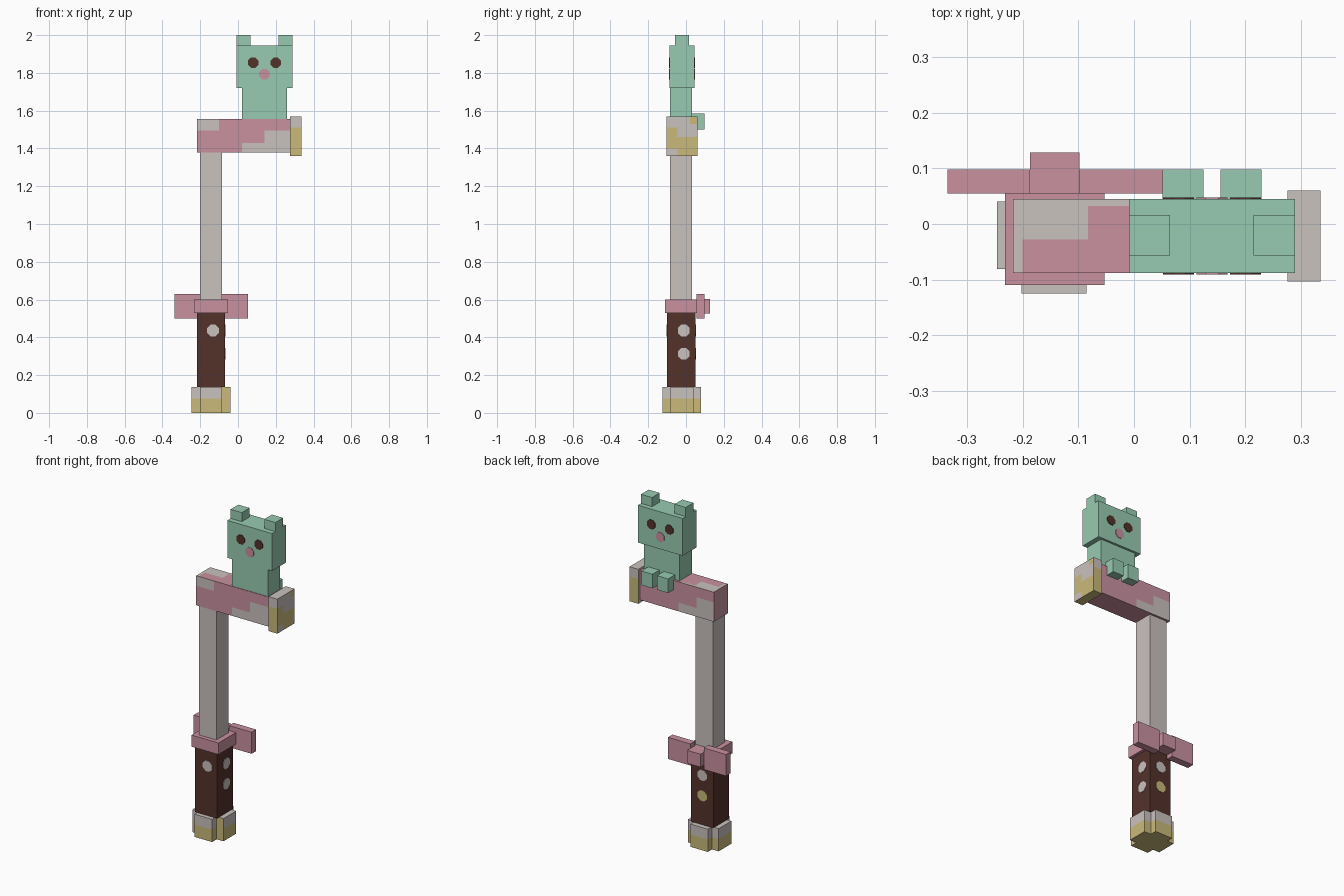
import bpy, bmesh
from mathutils import Vector, Matrix

if "Cube" in bpy.data.objects:
    bpy.data.objects.remove(bpy.data.objects["Cube"], do_unlink=True)


def material(name, rgb):
    lin = [((c / 255 + 0.055) / 1.055) ** 2.4 for c in rgb] + [1]
    m = bpy.data.materials.new(name)
    m.use_nodes = True
    m.diffuse_color = lin
    m.node_tree.nodes["Principled BSDF"].inputs["Base Color"].default_value = lin
    return m


GREEN = material("mint green", (152, 203, 178))
PINK = material("dusty pink", (202, 145, 160))
GREY = material("pale grey", (202, 194, 191))
BROWN = material("dark brown", (84, 50, 43))
GOLD = material("soft gold", (202, 186, 122))


def finish(name, bm, mats):
    me = bpy.data.meshes.new(name)
    bm.to_mesh(me)
    bm.free()
    for m in mats:
        me.materials.append(m)
    ob = bpy.data.objects.new(name, me)
    bpy.context.collection.objects.link(ob)
    return ob


def box(name, x, y, z, mat, second=None, cuts=(), rule=None):
    """Box from ranges; cut lines split faces and the rule paints the second colour."""
    bm = bmesh.new()
    bmesh.ops.create_cube(bm, size=1)
    for v in bm.verts:
        v.co = [r[0] if c < 0 else r[1] for r, c in zip((x, y, z), v.co)]
    for axis, values in zip("xyz", cuts):
        normal = Vector([float(axis == a) for a in "xyz"])
        for value in values:
            geom = bm.verts[:] + bm.edges[:] + bm.faces[:]
            bmesh.ops.bisect_plane(bm, geom=geom, plane_co=normal * value, plane_no=normal)
    bm.normal_update()
    if rule:
        for f in bm.faces:
            f.material_index = int(rule(f.calc_center_median(), f.normal))
    return finish(name, bm, [mat, second] if second else [mat])


def spot(name, centre, direction, radius, mat):
    """Thin eight-sided plate lying on a face."""
    bm = bmesh.new()
    turn = Vector(direction).to_track_quat("Z", "Y").to_matrix().to_4x4()
    bmesh.ops.create_cone(bm, cap_ends=True, segments=8, radius1=radius, radius2=radius, depth=0.006,
                          matrix=Matrix.Translation(centre) @ turn @ Matrix.Rotation(0.3927, 4, "Z"))
    return finish(name, bm, [mat])


# Pommel: cross-shaped, gold below and grey above
def pommel_gold(c, n):
    return c.z < 0.075 or (n.y < -0.5 and c.x > -0.085)


band = ((-0.085,), (), (0.075,))
box("pommel_bar", (-0.246, -0.04), (-0.081, 0.04), (0, 0.137), GREY, GOLD, band, pommel_gold)
for side, y in (("front", (-0.125, -0.081)), ("back", (0.04, 0.08))):
    box("pommel_lug_" + side, (-0.202, -0.085), y, (0, 0.137), GREY, GOLD,
        ((), (), (0.075,)), lambda c, n: c.z < 0.075)

# Grip with studs
box("grip", (-0.217, -0.07), (-0.1, 0.05), (0.137, 0.53), BROWN)
HIGH, LOW = 0.436, 0.313
spot("stud_front", (-0.132, -0.1, HIGH), (0, -1, 0), 0.034, GREY)
for label, z, back in (("high", HIGH, GREY), ("low", LOW, GOLD)):
    spot("stud_side_" + label, (-0.07, -0.012, z), (1, 0, 0), 0.034, GREY)
    spot("stud_back_" + label, (-0.145, 0.05, z), (0, 1, 0), 0.034, back)

# Collar and bow
box("collar", (-0.232, -0.053), (-0.11, 0.055), (0.53, 0.6), PINK)
box("bow_knot", (-0.187, -0.098), (0.055, 0.128), (0.525, 0.603), PINK)
for side, x in (("right", (-0.335, -0.187)), ("left", (-0.098, 0.052))):
    box("bow_wing_" + side, x, (0.055, 0.098), (0.5, 0.63), PINK)

# Shaft
box("shaft", (-0.202, -0.085), (-0.085, 0.032), (0.6, 1.378), GREY)


# Hammer bar with stepped grey patches
def bar_grey(c, n):
    if n.y < -0.5:
        return (c.x < -0.1 and c.z > 1.495) or (c.x > 0.14 and c.z < 1.495) or (c.x > 0.02 and c.z < 1.43)
    if n.y > 0.5:
        return (c.x < -0.1 and c.z < 1.495) or (c.x < 0.02 and c.z < 1.43)
    if n.z > 0.5:
        return c.x < -0.2 or (c.x < -0.083 and c.y > -0.028) or (c.x < 0 and c.y > 0.032)
    return False


box("hammer_bar", (-0.217, 0.276), (-0.088, 0.045), (1.378, 1.556), PINK, GREY,
    ((-0.2, -0.1, -0.083, 0, 0.02, 0.14), (-0.028, 0.032), (1.43, 1.495)), bar_grey)


# Striking cap with gold patches
def cap_gold(c, n):
    if abs(n.y) > 0.5:
        return c.z < 1.51
    if n.x > 0.5:
        return ((c.y < -0.045 and 1.4 < c.z < 1.51) or (c.y > 0.02 and c.z > 1.53)
                or (c.y > -0.045 and c.z < 1.46))
    return n.z < -0.5


box("striking_cap", (0.276, 0.335), (-0.103, 0.06), (1.36, 1.568), GREY, GOLD,
    ((), (-0.045, 0.02), (1.4, 1.46, 1.51, 1.53)), cap_gold)

# Animal figure sitting on the bar
MID = 0.14
box("body", (MID - 0.119, MID + 0.119), (-0.085, 0.032), (1.556, 1.72), GREEN)
box("head", (MID - 0.149, MID + 0.149), (-0.088, 0.045), (1.72, 1.945), GREEN)
for side, s in (("right", -1), ("left", 1)):
    ear, foot = MID + s * 0.112, MID + s * 0.052
    box("ear_" + side, (ear - 0.037, ear + 0.037), (-0.057, 0.016), (1.945, 2), GREEN)
    box("foot_" + side, (foot - 0.037, foot + 0.037), (0.03, 0.098), (1.5, 1.585), GREEN)

# Eyes and nose on both faces of the head
for face, y, d in (("front", -0.088, -1), ("back", 0.045, 1)):
    for side, s in (("right", -1), ("left", 1)):
        spot("eye_" + face + "_" + side, (MID + s * 0.06, y, 1.854), (0, d, 0), 0.03, BROWN)
    spot("nose_" + face, (MID, y, 1.793), (0, d, 0), 0.03, PINK)
